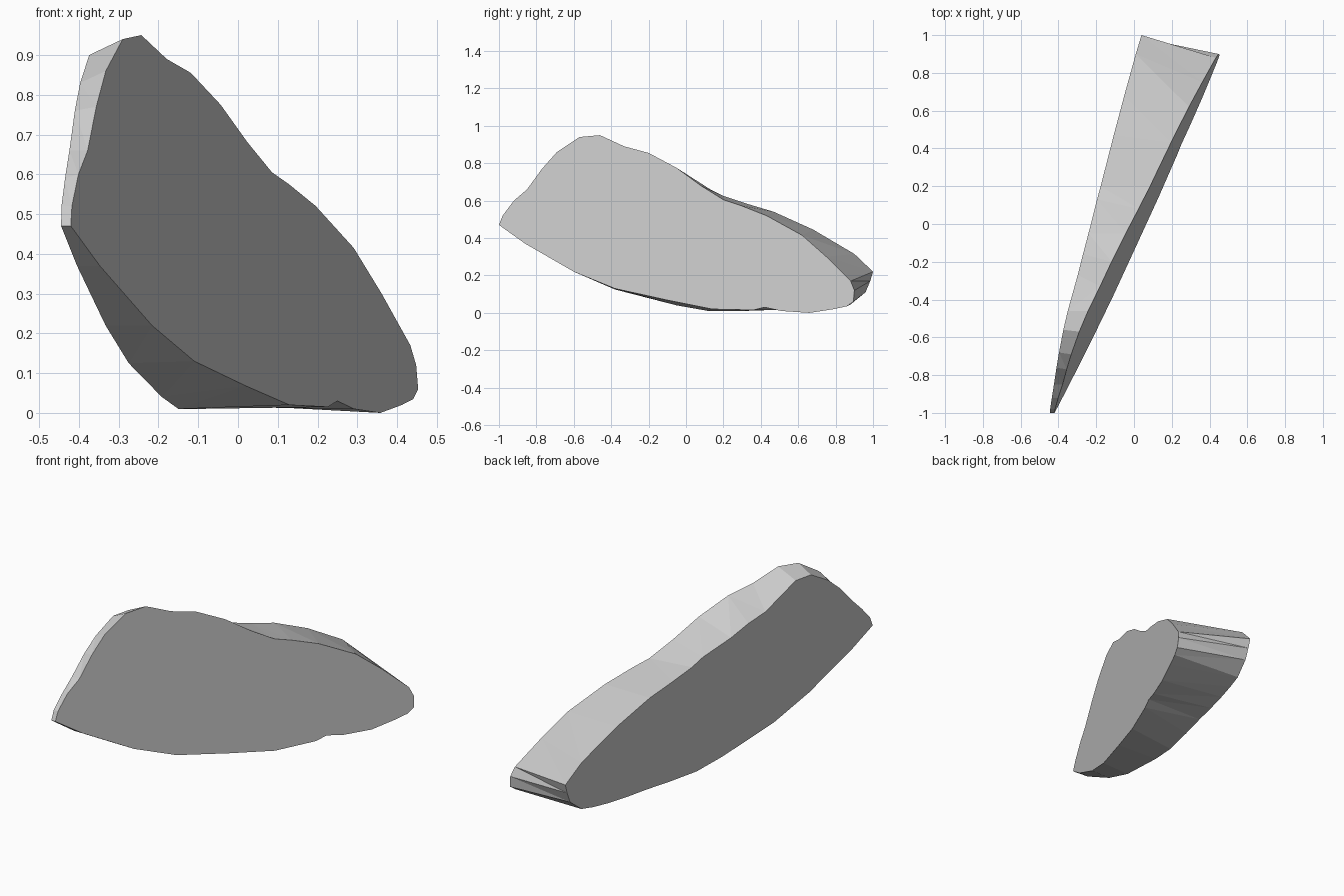
import bpy
import bmesh

# Outlines (y, z) of the two flat faces, paired point by point:
# tip, over the crest, blunt end, back along the underside
right_outline = [
    (-1.0, .47), (-.98, .52), (-.92, .60), (-.85, .66), (-.77, .77), (-.69, .86),
    (-.57, .94), (-.46, .95), (-.33, .89), (-.20, .855), (-.05, .775), (.08, .68),
    (.20, .605), (.29, .575), (.43, .52), (.62, .415), (.75, .30), (.88, .17),
    (.90, .12), (.895, .06), (.86, .035), (.79, .02), (.66, .0), (.51, .01),
    (.42, .03), (.36, .015), (.14, .02), (-.10, .068), (-.38, .13), (-.60, .22),
    (-.86, .37)]
left_outline = [
    (-1.0, .47), (-.98, .52), (-.92, .59), (-.85, .66), (-.76, .76), (-.68, .83),
    (-.56, .90), (-.46, .90), (-.27, .785), (-.16, .755), (-.05, .71), (.13, .66),
    (.20, .625), (.32, .585), (.47, .54), (.68, .445), (.90, .315), (1.0, .22),
    (.985, .17), (.96, .11), (.88, .045), (.80, .03), (.70, .02), (.58, .015),
    (.45, .015), (.30, .01), (.12, .01), (-.05, .04), (-.38, .125), (-.60, .22),
    (-.86, .37)]


def ring(bm, outline, a, b, c):
    """Place an outline on the slanted plane x = a + b*y + c*z."""
    return [bm.verts.new((a + b * y + c * z, y, z)) for y, z in outline]


bm = bmesh.new()
right = ring(bm, right_outline, .071, .435, -.12)
left = ring(bm, left_outline, -.177, .233, -.074)

# Flat wedge faces
bm.faces.new(right)
bm.faces.new(left[::-1])

# Faceted rim joining them
for i in range(len(right)):
    j = (i + 1) % len(right)
    bm.faces.new((right[j], right[i], left[i], left[j]))
bmesh.ops.triangulate(bm, faces=[f for f in bm.faces])
bmesh.ops.recalc_face_normals(bm, faces=bm.faces)

mesh = bpy.data.meshes.new("wedge_shard")
bm.to_mesh(mesh)
bm.free()
bpy.context.collection.objects.link(bpy.data.objects.new("wedge_shard", mesh))
